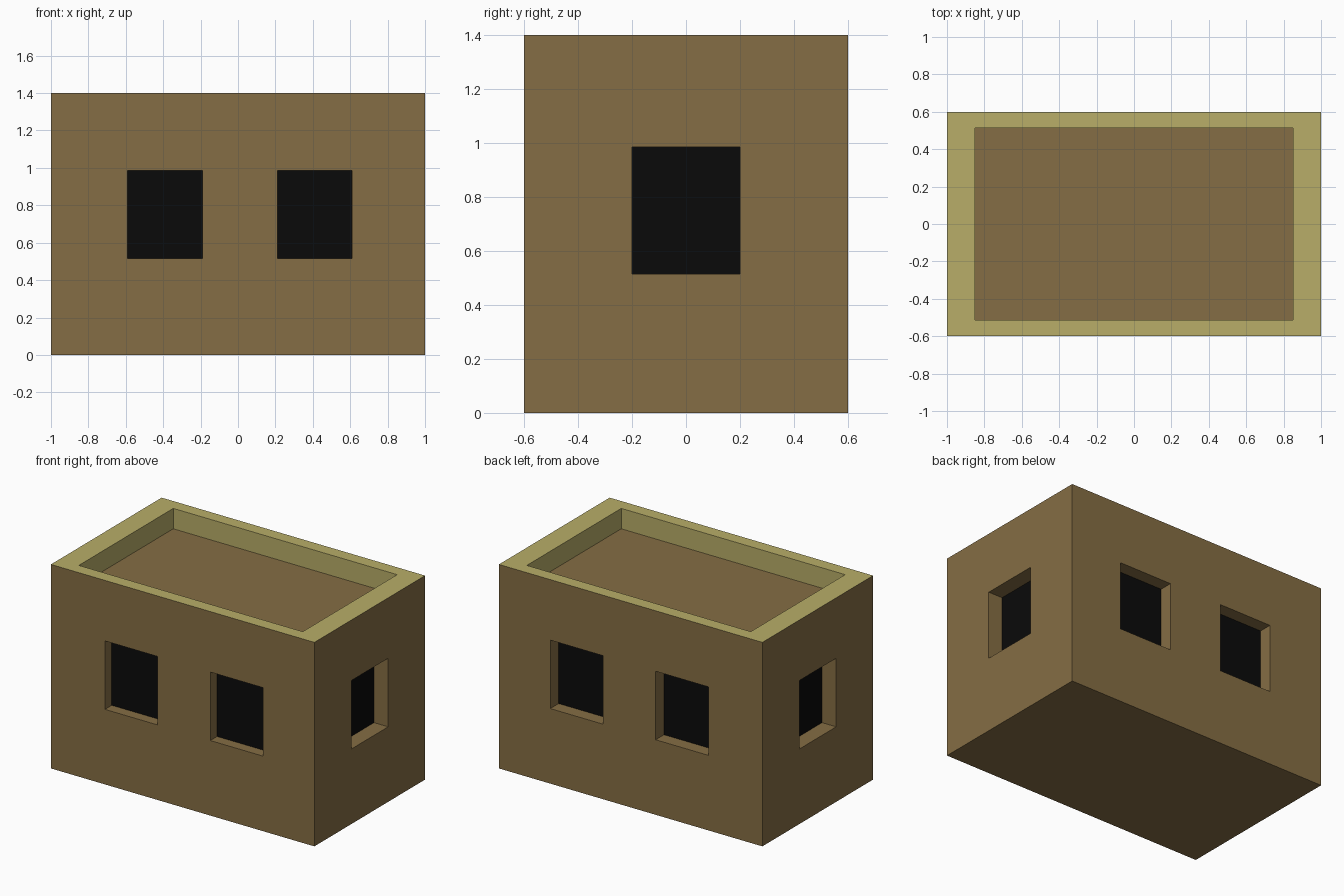
import bpy

if "Cube" in bpy.data.objects:
    bpy.data.objects.remove(bpy.data.objects["Cube"])


def material(name, rgb):
    m = bpy.data.materials.new(name)
    m.diffuse_color = (*rgb, 1)
    m.use_nodes = True
    m.node_tree.nodes["Principled BSDF"].inputs["Base Color"].default_value = m.diffuse_color
    return m


def box(name, lo, hi):
    bpy.ops.mesh.primitive_cube_add(size=1, location=[(a + b) / 2 for a, b in zip(lo, hi)])
    o = bpy.context.object
    o.name = name
    o.scale = [b - a for a, b in zip(lo, hi)]
    bpy.ops.object.transform_apply(location=True, rotation=True, scale=True)
    return o


X, Y, H = 1.0, 0.6, 1.4          # half width, half depth, height
RX, RY, ROOF = 0.85, 0.512, 1.26  # parapet opening and roof level
Z0, Z1 = 0.515, 0.985            # window sill and head
E = 0.2                          # cutter overshoot

# Solid building body
body = box("building_walls", (-X, -Y, 0), (X, Y, H))

# Cutters: sunken roof and six window recesses
cutters = [box("roof_cutter", (-RX, -RY, ROOF), (RX, RY, H + E))]
front, back, side = 0.073, 0.09, 0.107
for x in (-0.39, 0.41):
    cutters.append(box("front_window_cutter", (x - 0.2, -Y - E, Z0), (x + 0.2, -Y + front, Z1)))
    cutters.append(box("back_window_cutter", (x - 0.2, Y - back, Z0), (x + 0.2, Y + E, Z1)))
for s in (-1, 1):
    a, b = sorted((s * (X - side), s * (X + E)))
    cutters.append(box("side_window_cutter", (a, -0.2, Z0), (b, 0.2, Z1)))

bpy.context.view_layer.objects.active = body
for c in cutters:
    c.hide_render = True
    mod = body.modifiers.new("cut", 'BOOLEAN')
    mod.operation = 'DIFFERENCE'
    mod.solver = 'EXACT'
    mod.object = c
    bpy.ops.object.modifier_apply(modifier=mod.name)
    bpy.data.objects.remove(c, do_unlink=True)

# Brown walls, pale parapet, black window panes
me = body.data
me.materials.clear()
for m in (material("wall_brown", (0.235, 0.155, 0.058)),
          material("parapet_straw", (0.48, 0.42, 0.14)),
          material("window_black", (0.003, 0.003, 0.003))):
    me.materials.append(m)
for p in me.polygons:
    c, n = p.center, p.normal
    p.material_index = 0
    if c.z > ROOF + 0.01:
        p.material_index = 1
    elif abs(n.z) < 0.1 and Z0 < c.z < Z1:
        depth = X - abs(c.x) if abs(n.x) > 0.5 else Y - abs(c.y)
        outward = n.x * c.x > 0.5 or n.y * c.y > 0.4
        if outward and 0.05 < depth < 0.15:
            p.material_index = 2
